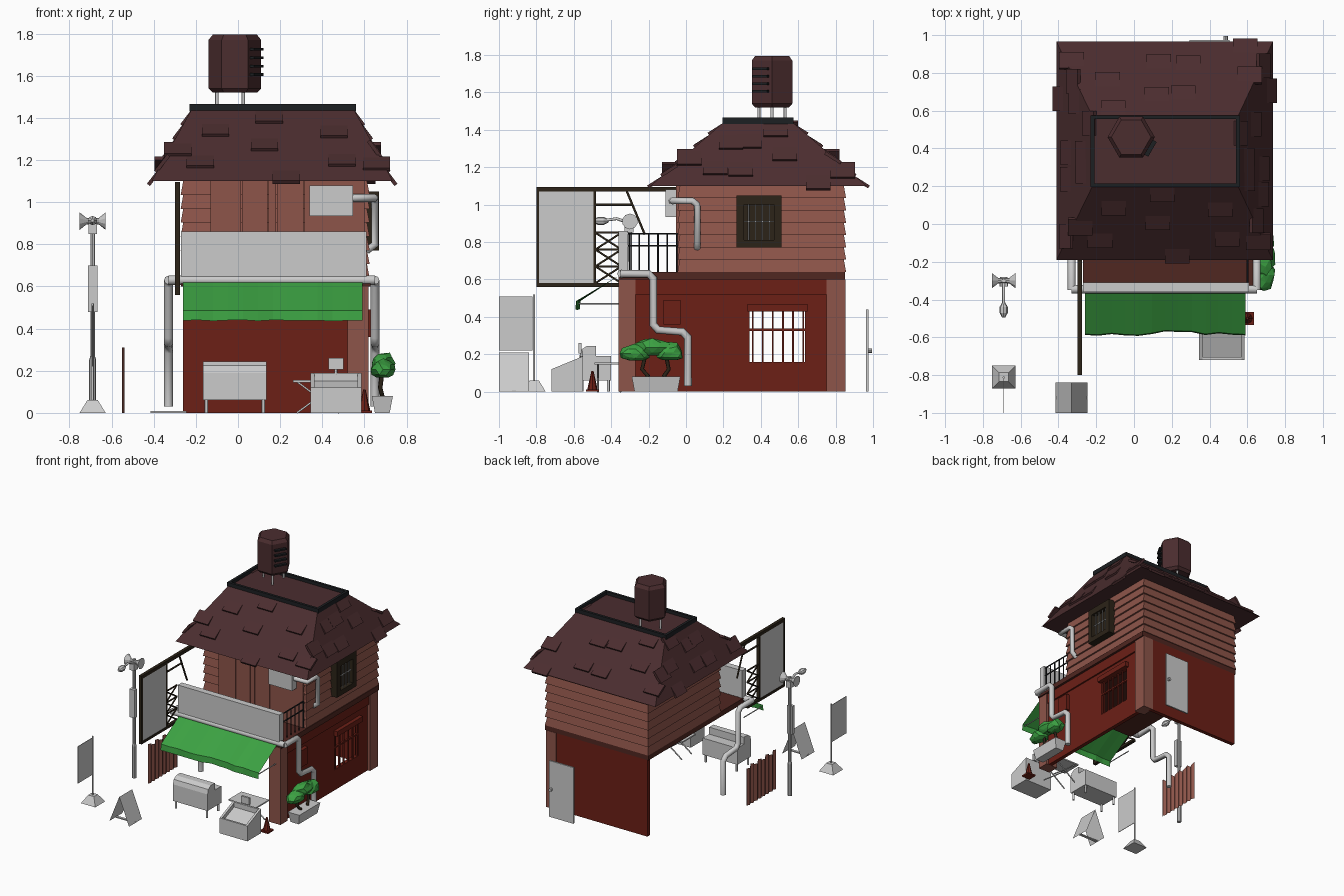
import bpy, bmesh, math, random
from mathutils import Vector, Matrix

if "Cube" in bpy.data.objects:
    bpy.data.objects.remove(bpy.data.objects["Cube"])
random.seed(4)

def mat(name, r, g, b):
    m = bpy.data.materials.new(name)
    m.diffuse_color = (r, g, b, 1)
    m.use_nodes = True
    m.node_tree.nodes["Principled BSDF"].inputs["Base Color"].default_value = m.diffuse_color
    return m

ROOF = mat("roof_brown", .07, .026, .028)
BRICK = mat("brick", .27, .09, .068)
RED = mat("dark_red", .15, .014, .008)
GREEN = mat("green", .045, .36, .055)
FRAME = mat("dark_frame", .025, .017, .009)
BLACK = mat("black", .012, .014, .016)
TRIM = mat("trim_brown", .08, .02, .015)

def mesh(name, verts, faces, m=None):
    me = bpy.data.meshes.new(name)
    me.from_pydata([tuple(v) for v in verts], [], faces)
    ob = bpy.data.objects.new(name, me)
    bpy.context.collection.objects.link(ob)
    if m:
        me.materials.append(m)
    return ob

CUBE = [(3, 2, 1, 0), (4, 5, 6, 7), (0, 1, 5, 4), (1, 2, 6, 5), (2, 3, 7, 6), (3, 0, 4, 7)]

def frustum(name, r0, z0, r1, z1, m=None):
    """Rectangle r=(x0,x1,y0,y1) at z0 joined to another at z1."""
    v = [(r[i], r[j], z) for r, z in ((r0, z0), (r1, z1)) for i, j in ((0, 2), (1, 2), (1, 3), (0, 3))]
    return mesh(name, v, CUBE, m)

def box(name, x0, x1, y0, y1, z0, z1, m=None):
    return frustum(name, (x0, x1, y0, y1), z0, (x0, x1, y0, y1), z1, m)

def tube(name, pts, r, m=None, res=2):
    cu = bpy.data.curves.new(name, 'CURVE')
    cu.dimensions, cu.bevel_depth, cu.bevel_resolution, cu.use_fill_caps = '3D', r, res, True
    s = cu.splines.new('POLY')
    s.points.add(len(pts) - 1)
    for p, c in zip(s.points, pts):
        p.co = (*c, 1)
    ob = bpy.data.objects.new(name, cu)
    bpy.context.collection.objects.link(ob)
    if m:
        cu.materials.append(m)
    return ob

def lathe(name, prof, n, loc, m=None, rot=(0, 0, 0)):
    """Stacked n-sided rings from (radius, z) pairs."""
    v = [(r * math.cos(2 * math.pi * i / n), r * math.sin(2 * math.pi * i / n), z) for r, z in prof for i in range(n)]
    f = [(k * n + i, k * n + (i + 1) % n, (k + 1) * n + (i + 1) % n, (k + 1) * n + i)
         for k in range(len(prof) - 1) for i in range(n)]
    f += [tuple(range(n))[::-1], tuple(range((len(prof) - 1) * n, len(prof) * n))]
    ob = mesh(name, v, f, m)
    ob.location, ob.rotation_euler = loc, rot
    return ob

def extrude_x(name, prof, x0, x1, m=None):
    """(y, z) outline extruded along x."""
    n = len(prof)
    f = [(i, (i + 1) % n, n + (i + 1) % n, n + i) for i in range(n)] + [tuple(range(n))[::-1], tuple(range(n, 2 * n))]
    return mesh(name, [(x, y, z) for x in (x0, x1) for y, z in prof], f, m)

# ground floor: back wall, right wall around its window, open front and left
box("back_wall", -.26, .55, .82, .85, 0, .6, RED)
box("front_pillar", .52, .62, -.36, -.27, 0, .6, BRICK)
box("back_pillar", .53, .62, .75, .852, 0, .6, BRICK)
for y0, y1, z0, z1 in ((-.27, .34, 0, .6), (.635, .75, 0, .6), (.34, .635, 0, .16), (.34, .635, .43, .6)):
    box("right_wall", .57, .6, y0, y1, z0, z1, RED)
box("wall_band", .6, .612, -.27, .75, .52, .6, RED)
box("window_lintel", .6, .63, .33, .65, .43, .47, RED)
for i in range(6):
    y = .352 + i * .054
    box("window_bar", .585, .597, y, y + .009, .16, .43, RED)
box("window_crossbar", .583, .599, .34, .635, .325, .337, RED)
box("meter_box", .6, .63, -.12, -.03, .36, .49, RED)
box("floor_slab", -.27, .63, -.36, .85, .6, .64, TRIM)
box("back_door", .295, .505, .963, .975, 0, .44)
lathe("door_handle", [(.012, 0), (.012, .02)], 8, (.485, .975, .22), None, (-math.pi / 2, 0, 0))

# upper floor: overlapping clapboards
N, H = 7, .46 / 7
for i in range(N):
    frustum("clapboard", (-.272, .625, -.045, .856), .64 + i * H, (-.26, .612, -.033, .844), .64 + (i + 1) * H, BRICK)
for x0, x1 in ((-.13, .015), (.02, .14), (.145, .18), (.185, .31), (.315, .6)):
    box("front_panel", x0, x1, -.053, -.03, .64, 1.1, BRICK)
# upper window with frame and bars
for y0, y1, z0, z1 in ((.27, .31, .77, 1.05), (.47, .51, .77, 1.05), (.27, .51, 1.0, 1.05), (.27, .51, .77, .81)):
    box("upper_window_frame", .61, .67, y0, y1, z0, z1, FRAME)
box("upper_window_pane", .61, .632, .3, .48, .8, 1.02, FRAME)
for y in (.335, .372, .409, .446):
    tube("upper_window_bar", [(.65, y, .8), (.65, y, 1.01)], .004, None, 1)
tube("upper_window_rail", [(.65, .3, .91), (.65, .48, .91)], .004, None, 1)

# roof, parapet and loose raised tiles
E, T = (-.41, .735, -.19, .965), (-.22, .55, .2, .57)
frustum("roof", E, 1.1, T, 1.44, ROOF)
for x0, x1, y0, y1 in ((-.23, .56, .195, .215), (-.23, .56, .555, .575), (-.23, -.21, .215, .555), (.54, .56, .215, .555)):
    box("parapet", x0, x1, y0, y1, 1.43, 1.465, BLACK)
lo = [Vector((E[i], E[j], 1.1)) for i, j in ((0, 2), (1, 2), (1, 3), (0, 3))]
hi = [Vector((T[i], T[j], 1.44)) for i, j in ((0, 2), (1, 2), (1, 3), (0, 3))]
SPOTS = ((.19, .72), (.48, .9), (.46, .52), (.17, .28), (.83, .7), (.82, .3), (.56, .07), (.04, .45), (.97, .25))
for s in range(4):
    A, B, C, D = lo[s], lo[(s + 1) % 4], hi[(s + 1) % 4], hi[s]
    u = (B - A).normalized()
    n = u.cross(D - A).normalized()
    v = n.cross(u)
    for k, (a, b) in enumerate(SPOTS):
        if s and k < 7:
            a = (a + .13 * s) % .8 + .1
        p = A.lerp(B, a).lerp(D.lerp(C, a), b)
        t = box("roof_tile", -.065, .065, -.05, .05, -.012, .006, ROOF)
        t.matrix_world = Matrix.Translation(p) @ Matrix((u, v, n)).transposed().to_4x4() @ Matrix.Rotation(-.15, 4, 'X')

# rooftop hexagonal tank on legs with louvres
lathe("water_tank", [(.105, 1.52), (.125, 1.54), (.125, 1.77), (.105, 1.795)], 6, (-.015, .46, 0), ROOF)
for x, y in ((-.1, .46), (.025, .39), (.025, .53)):
    tube("tank_leg", [(x, y, 1.44), (x, y, 1.53)], .008)
for i in range(4):
    s = box("tank_louvre", .1, .13, -.045, .045, 0, .012, BLACK)
    s.location, s.rotation_euler = (-.015, .46, 1.6 + i * .04), (0, 0, -math.pi / 6)

# balcony sign, railing and small sign with its duct
box("balcony_sign", -.27, .61, -.36, -.31, .645, .86)
for z in (.78, .845):
    tube("railing_rail", [(.6, -.31, z), (.6, -.04, z)], .005, BLACK, 1)
for i in range(6):
    y = -.3 + i * .05
    tube("railing_post", [(.6, y, .64), (.6, y, .845)], .005, BLACK, 1)
box("small_sign", .34, .545, -.11, -.05, .935, 1.08)
tube("upper_duct", [(.54, -.075, 1.02), (.65, -.075, 1.02), (.65, .035, 1.02), (.65, .06, 1.0), (.65, .06, .8), (.61, .06, .77)], .018)

# gutter and mirrored downpipes
tube("gutter", [(-.33, -.345, .63), (.65, -.345, .63)], .023)
for x in (-.33, .65):
    tube("downpipe", [(x, -.35, .63), (x, -.2, .63), (x, -.175, .605), (x, -.175, .36), (x, -.15, .33),
                      (x, -.02, .32), (x, .01, .29), (x, .01, .03)], .021)

# projecting side sign on a truss bracket
box("side_sign_panel", -.297, -.279, -.785, -.495, .58, 1.075)
for y0, y1, z0, z1 in ((-.8, -.03, 1.07, 1.095), (-.8, -.34, .56, .58), (-.8, -.785, .56, 1.09), (-.495, -.48, .56, 1.09)):
    box("side_sign_beam", -.3, -.276, y0, y1, z0, z1, FRAME)
for i in range(3):
    z0, z1 = .58 + i * .09, .67 + i * .09
    for a, b in ((z0, z1), (z1, z0), (z1, z1)):
        tube("truss_bar", [(-.288, -.485, a), (-.288, -.345, b)], .006, FRAME, 1)
for p, q in (((-.32, 1.08), (-.22, .84)), ((-.485, 1.0), (-.29, 1.0))):
    tube("truss_brace", [(-.288, *p), (-.288, *q)], .007, FRAME, 1)

# awning with wavy valance
M, v = 13, []
for i in range(M):
    x, w = -.26 + .85 * i / (M - 1), random.uniform(-.014, .014)
    v += [(x, -.36, .62), (x, -.575 + w, .485), (x, -.58 + w, .435 + abs(w) * .5)]
mesh("awning", v, [(3 * i + k, 3 * i + k + 1, 3 * i + k + 4, 3 * i + k + 3) for i in range(M - 1) for k in (0, 1)], GREEN)
for x in (-.25, .58):
    tube("awning_rod", [(x, -.36, .47), (x, -.575, .47)], .004, None, 1)

# street pole with box, two horns and a lamp
lathe("street_pole", [(.017, 0), (.017, .25), (.011, .27), (.011, .93)], 8, (-.69, -.3, 0))
box("pole_box", -.712, -.667, -.33, -.3, .48, .7)
for s in (-1, 1):
    lathe("horn", [(.012, 0), (.016, .03), (.042, .062)], 10, (-.69, -.3, .91), None, (0, s * math.pi / 2, 0))
box("horn_mount", -.71, -.67, -.33, -.28, .85, .9)
tube("lamp_arm", [(-.69, -.3, .9), (-.69, -.37, .925), (-.69, -.44, .915)], .008)
lathe("lamp_head", [(.008, -.04), (.022, -.015), (.022, .015), (.008, .04)], 8, (-.69, -.455, .913), None, (math.pi / 2, 0, 0))

# corrugated fence panel
v, K = [], 16
for i in range(K + 1):
    y, x = -.33 + .37 * i / K, -.545 + (.006 if i % 2 else -.006)
    v += [(x, y, 0), (x, y, .31 - .02 * (i // 2 % 2))]
mesh("fence_panel", v, [(2 * i, 2 * i + 2, 2 * i + 3, 2 * i + 1) for i in range(K)], BRICK)

# banner on weighted base and folding A-board
frustum("banner_base", (-.752, -.628, -.872, -.75), 0, (-.715, -.665, -.835, -.787), .06)
tube("banner_pole", [(-.69, -.813, .05), (-.69, -.813, .52)], .006)
box("banner", -.692, -.688, -1, -.82, .22, .51)
for s in (-1, 1):
    mesh("a_board", [(-.33 + s * .085, -1, 0), (-.33 + s * .085, -.84, 0), (-.33, -.84, .21), (-.33, -1, .21)], [(0, 1, 2, 3)])
box("a_board_foot", -.415, -.245, -.93, -.91, 0, .008)

# food cart with rounded hood
extrude_x("food_cart", [(-.57, .06), (-.4, .06), (-.4, .19), (-.48, .19), (-.48, .245), (-.53, .245), (-.56, .225), (-.57, .19)], -.165, .135)
for x in (-.15, .12):
    for y in (-.555, -.415):
        tube("cart_leg", [(x, y, 0), (x, y, .07)], .008)

# sloped display counter with sunken tray, register, folding table
for x0, x1 in ((.345, .362), (.568, .585)):
    extrude_x("counter_side", [(-.72, 0), (-.55, 0), (-.55, .19), (-.72, .12)], x0, x1)
extrude_x("counter_body", [(-.715, 0), (-.555, 0), (-.555, .155), (-.715, .09)], .362, .568)
box("counter_front", .36, .57, -.72, -.705, 0, .12)
box("counter_back", .36, .57, -.565, -.55, 0, .19)
box("register", .43, .5, -.575, -.56, .205, .26)
tube("register_stem", [(.465, -.56, .18), (.465, -.56, .22)], .007)
box("table_top", .26, .5, -.49, -.33, .145, .155)
for y in (-.47, -.35):
    for a, b in ((.28, .48), (.48, .28)):
        tube("table_leg", [(a, y, 0), (b, y, .148)], .005, None, 1)

# traffic cone
box("cone_base", .565, .635, -.535, -.465, 0, .012, RED)
lathe("traffic_cone", [(.028, .01), (.006, .11)], 8, (.6, -.5, 0), RED)

# planter shrub
frustum("planter", (.65, .72, -.275, -.045), 0, (.635, .735, -.29, -.03), .08)
for y, l in ((-.2, -.05), (-.12, .04)):
    tube("shrub_stem", [(.685, y, .08), (.675, y + l * .7, .12), (.685, y + l * .3, .2)], .011, FRAME, 1)
for y, z, ry, rz in ((-.27, .205, .085, .05), (-.18, .235, .1, .055), (-.09, .21, .08, .055)):
    bm = bmesh.new()
    bmesh.ops.create_icosphere(bm, subdivisions=2, radius=1)
    for q in bm.verts:
        q.co *= random.uniform(.85, 1.1)
        q.co.z = max(q.co.z, -.75)
    leaf = mesh("shrub_leaves", [], [], GREEN)
    bm.to_mesh(leaf.data)
    bm.free()
    leaf.location, leaf.scale = (.688, y, z), (.058, ry, rz)
